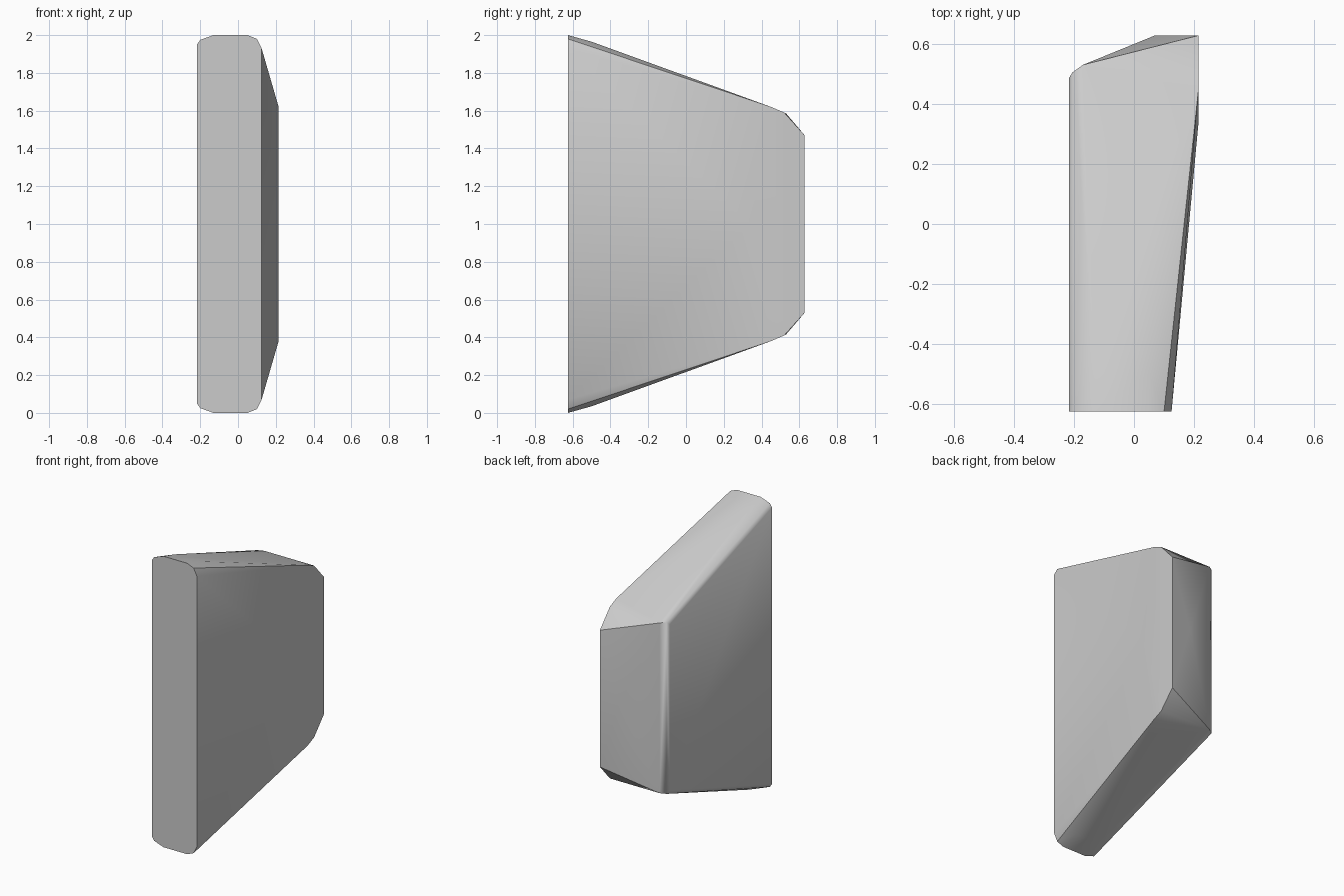
import bpy, bmesh, math

cube = bpy.data.objects.get("Cube")
if cube:
    bpy.data.objects.remove(cube, do_unlink=True)

# Plain grey material
grey = bpy.data.materials.new("plain_grey")
grey.use_nodes = True
grey.diffuse_color = (0.6, 0.6, 0.6, 1)
grey.node_tree.nodes["Principled BSDF"].inputs["Base Color"].default_value = (0.6, 0.6, 0.6, 1)

# Rounded front rim, upper half: x, z
front_rim = [(-.217, 1.95), (-.2, 1.975), (-.13, 2), (.05, 2), (.1, 1.98), (.125, 1.93)]
# Sloped shoulder and chamfered back, upper half: x, y, z
shoulder = [(-.13, -.5, 1.965), (.05, -.5, 1.965)]
back_corner = [(-.217, .485, 1.57), (-.205, .505, 1.59), (-.17, .53, 1.585),
               (.215, .45, 1.62), (.215, .52, 1.59), (.215, .628, 1.47)]
# Gentle swell at mid height on the back and side
swell = [(.07, .628, 1), (.215, .34, 1)]

upper = [(x, -.625, z) for x, z in front_rim] + shoulder + back_corner
points = upper + [(x, y, 2 - z) for x, y, z in upper] + swell

# The block is the convex skin over these corners
bm = bmesh.new()
for p in points:
    bm.verts.new(p)
hull = bmesh.ops.convex_hull(bm, input=bm.verts)
loose = [v for v in bm.verts if not v.link_faces]
bmesh.ops.delete(bm, geom=loose, context='VERTS')
bmesh.ops.recalc_face_normals(bm, faces=bm.faces)
mesh = bpy.data.meshes.new("tapered_block")
bm.to_mesh(mesh)
bm.free()
mesh.materials.append(grey)

block = bpy.data.objects.new("tapered_block", mesh)
bpy.context.collection.objects.link(block)
bpy.ops.object.select_all(action='DESELECT')
block.select_set(True)
bpy.context.view_layer.objects.active = block
bpy.ops.object.shade_smooth_by_angle(angle=math.radians(35))
